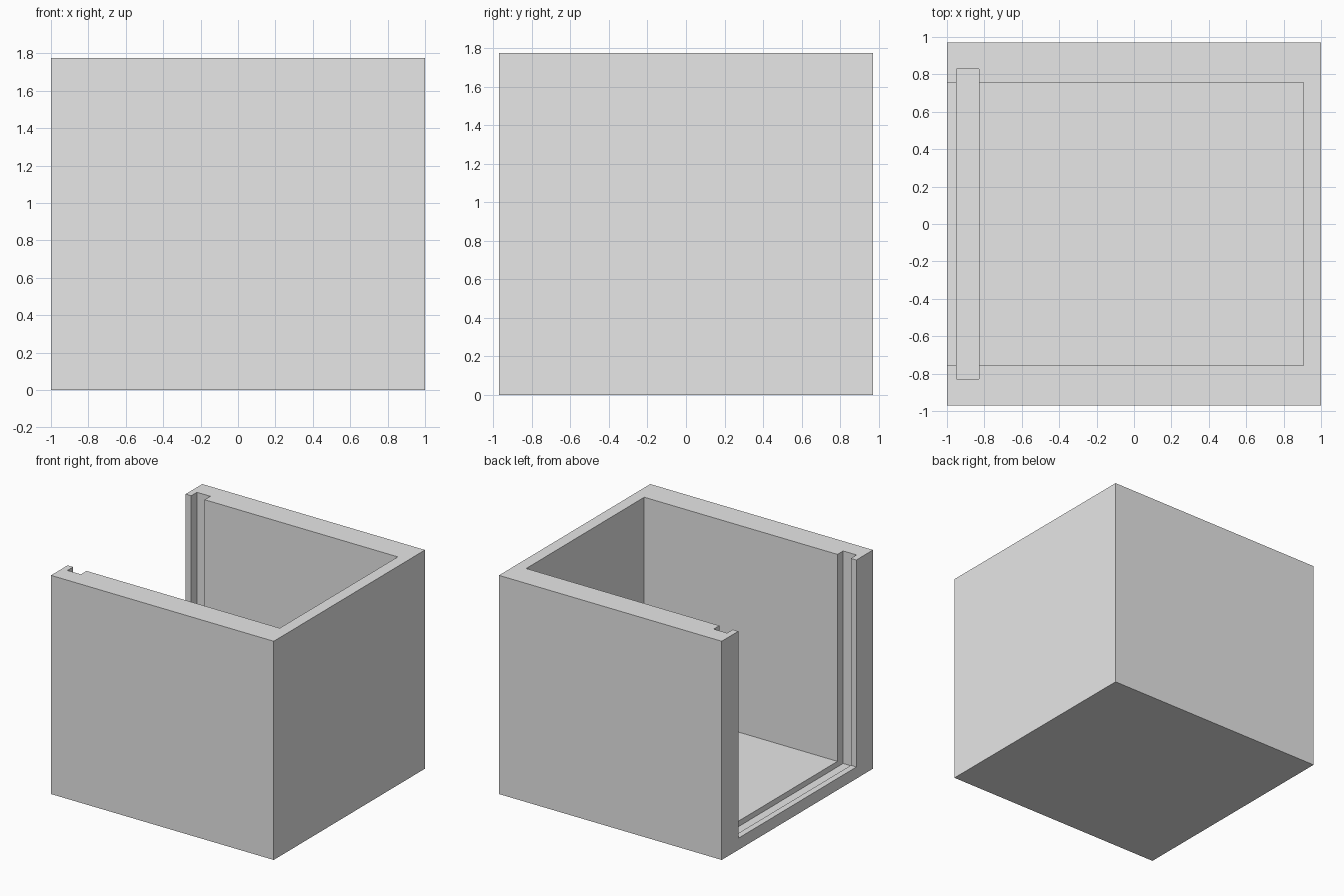
import bpy

if "Cube" in bpy.data.objects:
    bpy.data.objects.remove(bpy.data.objects["Cube"], do_unlink=True)

HALF_X, HALF_Y, HEIGHT = 1.0, 0.97, 1.775
FLOOR = 0.095          # floor and closed end wall thickness
CAVITY_Y = 0.757       # half width of the cavity
OVER = 0.2             # cutter overshoot past open sides

grey = bpy.data.materials.new("light grey")
grey.use_nodes = True
grey.diffuse_color = (0.8, 0.8, 0.8, 1)
grey.node_tree.nodes["Principled BSDF"].inputs["Base Color"].default_value = grey.diffuse_color


def box(name, low, high):
    """Axis-aligned box between two corners."""
    centre = [(a + b) / 2 for a, b in zip(low, high)]
    bpy.ops.mesh.primitive_cube_add(size=1, location=centre)
    obj = bpy.context.object
    obj.name = name
    obj.scale = [b - a for a, b in zip(low, high)]
    bpy.ops.object.transform_apply(location=True, rotation=False, scale=True)
    obj.data.materials.append(grey)
    return obj


def cut(target, cutter):
    """Subtract the cutter from the target and remove the cutter."""
    cutter.hide_render = True
    mod = target.modifiers.new("cut", "BOOLEAN")
    mod.operation = "DIFFERENCE"
    mod.solver = "EXACT"
    mod.object = cutter
    bpy.context.view_layer.objects.active = target
    bpy.ops.object.modifier_apply(modifier=mod.name)
    bpy.data.objects.remove(cutter, do_unlink=True)


# Solid block that becomes the open-ended box
body = box("box_body", (-HALF_X, -HALF_Y, 0), (HALF_X, HALF_Y, HEIGHT))

# Main cavity, open at the top and at one end
cut(body, box("cavity_cutter",
              (-HALF_X - OVER, -CAVITY_Y, FLOOR),
              (HALF_X - FLOOR, CAVITY_Y, HEIGHT + OVER)))

# Groove in the side walls and floor for a sliding panel
cut(body, box("panel_groove_cutter",
              (-0.95, -0.83, 0.05),
              (-0.83, 0.83, HEIGHT + OVER)))
